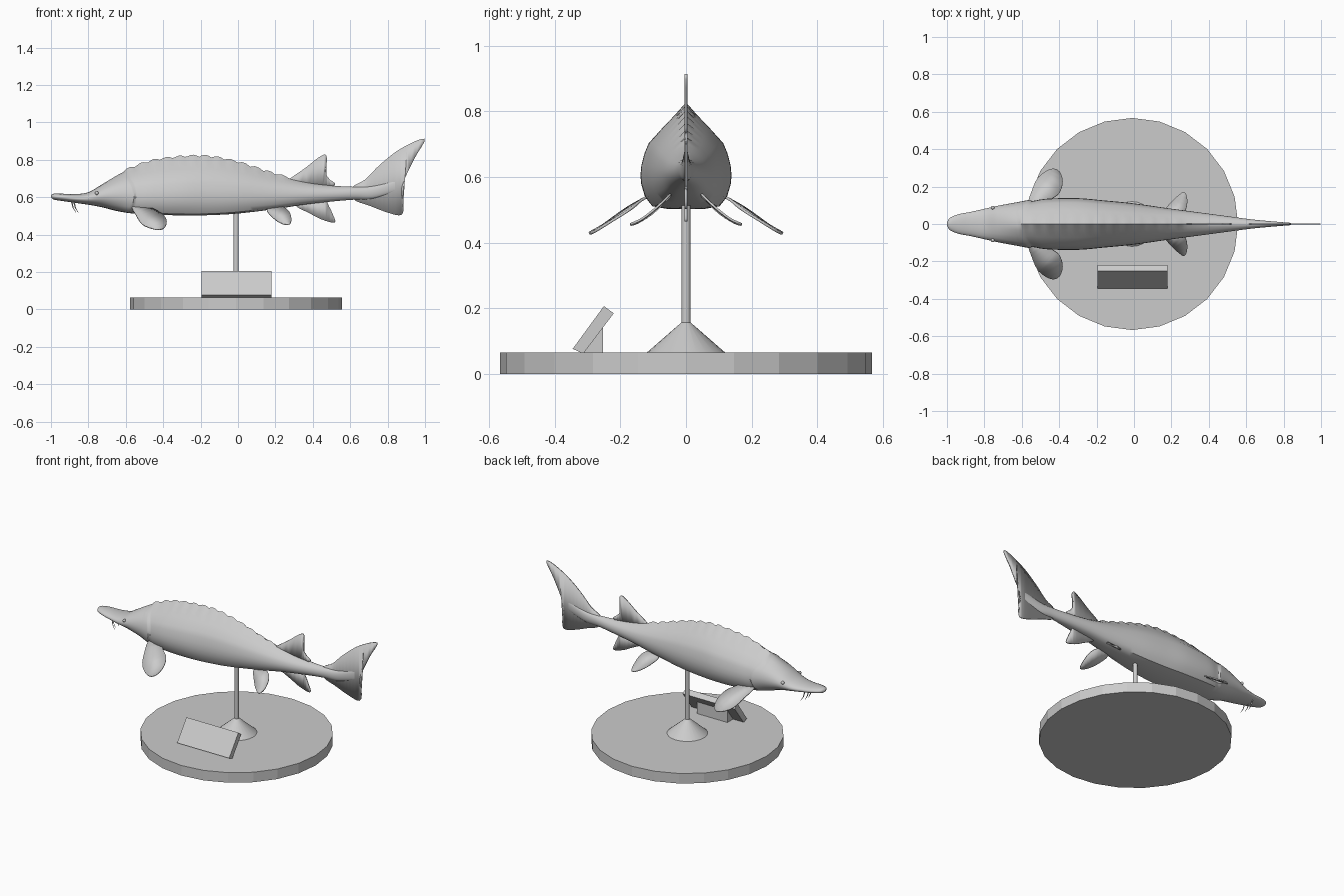
import bpy, bmesh, math
from mathutils import Vector

if "Cube" in bpy.data.objects:
    bpy.data.objects.remove(bpy.data.objects["Cube"])

grey = bpy.data.materials.new("plain grey")
grey.diffuse_color = (0.6, 0.6, 0.6, 1)
grey.use_nodes = True
grey.node_tree.nodes["Principled BSDF"].inputs["Base Color"].default_value = grey.diffuse_color


def finish(name, bm, angle=None):
    bmesh.ops.recalc_face_normals(bm, faces=bm.faces)
    me = bpy.data.meshes.new(name)
    bm.to_mesh(me)
    bm.free()
    me.materials.append(grey)
    ob = bpy.data.objects.new(name, me)
    bpy.context.collection.objects.link(ob)
    if angle:
        bpy.ops.object.select_all(action='DESELECT')
        ob.select_set(True)
        bpy.context.view_layer.objects.active = ob
        bpy.ops.object.shade_smooth_by_angle(angle=math.radians(angle))
    return ob


def spline(pts, n, closed=False):
    """Catmull-Rom curve through points of any dimension."""
    out, m = [], len(pts)
    get = (lambda i: pts[i % m]) if closed else (lambda i: pts[max(0, min(m - 1, i))])
    for i in range(m if closed else m - 1):
        for k in range(n):
            t = k / n
            out.append([0.5 * (2 * b + (c - a) * t + (2 * a - 5 * b + 4 * c - d) * t * t
                               + (3 * b - a - 3 * c + d) * t ** 3)
                        for a, b, c, d in zip(get(i - 1), get(i), get(i + 1), get(i + 2))])
    if not closed:
        out.append(list(pts[-1]))
    return out


def lathe(name, prof, sides, cx, angle=None):
    """Stack of rings (radius, z) around a vertical axis."""
    bm = bmesh.new()
    rings = [[bm.verts.new((cx + r * math.cos(2 * math.pi * i / sides),
                            r * math.sin(2 * math.pi * i / sides), z))
              for i in range(sides)] for r, z in prof]
    for a, b in zip(rings, rings[1:]):
        for i in range(sides):
            j = (i + 1) % sides
            bm.faces.new((a[i], a[j], b[j], b[i]))
    bm.faces.new(rings[0])
    bm.faces.new(rings[-1])
    return finish(name, bm, angle)


def prism(name, yz, x0, x1):
    """Side profile in y, z stretched along x."""
    bm = bmesh.new()
    a, b = [[bm.verts.new((x, y, z)) for y, z in yz] for x in (x0, x1)]
    bm.faces.new(a)
    bm.faces.new(b)
    for i in range(len(yz)):
        j = (i + 1) % len(yz)
        bm.faces.new((a[i], a[j], b[j], b[i]))
    return finish(name, bm)


def fin(name, pts, thick=0.008, side=1):
    """Thin blade with a smooth outline."""
    bm = bmesh.new()
    bm.faces.new([bm.verts.new((x, y * side, z)) for x, y, z in spline(pts, 4, True)])
    bmesh.ops.triangulate(bm, faces=bm.faces)
    ob = finish(name, bm, 40)
    mod = ob.modifiers.new("thickness", 'SOLIDIFY')
    mod.thickness = thick
    mod.offset = 0


# display stand
CX = -0.01
lathe("base_disc", [(0.567, 0), (0.567, 0.065)], 24, CX)
lathe("stand_foot", [(0.12, 0.065), (0.02, 0.152), (0.014, 0.157)], 24, CX, 30)
lathe("stand_pole", [(0.014, 0.15), (0.014, 0.54)], 16, CX, 40)

# tilted sign and its support
prism("sign_plate", [(-0.345, 0.077), (-0.313, 0.062), (-0.22, 0.185), (-0.25, 0.207)], -0.195, 0.178)
prism("sign_support", [(-0.315, 0.065), (-0.253, 0.065), (-0.253, 0.141)], -0.12, 0.10)

# body stations: x, top, bottom, half width, angular section amount
stations = [(-1.0, 0.61, 0.6, 0.006, 0), (-0.985, 0.619, 0.588, 0.032, 0),
            (-0.94, 0.619, 0.58, 0.052, 0), (-0.87, 0.617, 0.57, 0.066, 0),
            (-0.80, 0.627, 0.56, 0.082, 0), (-0.73, 0.667, 0.547, 0.098, 0.1),
            (-0.65, 0.715, 0.527, 0.112, 0.4), (-0.57, 0.755, 0.514, 0.124, 0.8),
            (-0.45, 0.795, 0.507, 0.136, 1), (-0.3, 0.814, 0.503, 0.138, 1),
            (-0.16, 0.816, 0.504, 0.126, 1), (0.0, 0.785, 0.513, 0.11, 0.9),
            (0.2, 0.722, 0.537, 0.082, 0.7), (0.35, 0.683, 0.56, 0.062, 0.5),
            (0.5, 0.663, 0.577, 0.042, 0.3), (0.62, 0.656, 0.587, 0.026, 0),
            (0.72, 0.66, 0.592, 0.016, 0), (0.84, 0.69, 0.63, 0.006, 0)]
# half section: width share, height share, from belly to ridge
section = [(0, 0), (0.4, 0.0), (0.74, 0.025), (0.9, 0.12), (0.98, 0.24), (1, 0.33), (0.98, 0.43),
           (0.91, 0.55), (0.82, 0.645), (0.52, 0.79), (0.25, 0.91), (0, 1)]


def body_ring(x, top, bot, w, k):
    half = []
    n = len(section) - 1
    for i, (sw, sh) in enumerate(section):
        a = math.pi * i / n
        u = sw * k + math.sin(a) * (1 - k)
        h = sh * k + (0.5 - 0.5 * math.cos(a)) * (1 - k)
        # gill cover overlaps the flank behind it
        near = math.exp(-((x + 0.585) / 0.07) ** 2)
        dx = near * 0.035 * (1 - ((h - 0.4) / 0.4) ** 2) if h < 0.85 else 0
        lift = 1 + 0.07 * near if x < -0.585 else 1
        z = bot + (top - bot) * h
        # row of bony plates on the ridge
        if i == n and -0.62 < x < 0.27:
            z += 0.013 * abs(math.sin(math.pi * (x + 0.62) / 0.0685)) - 0.003
        half.append((x + dx, u * w * lift, z))
    return half + [(p, -q, r) for p, q, r in half[-2:0:-1]]


bm = bmesh.new()
rings = [[bm.verts.new(p) for p in body_ring(*s)] for s in spline(stations, 9)]
for a, b in zip(rings, rings[1:]):
    for i in range(len(a)):
        j = (i + 1) % len(a)
        bm.faces.new((a[i], a[j], b[j], b[i]))
bm.faces.new(rings[0])
bm.faces.new(rings[-1])
finish("fish_body", bm, 40)

# fins on the centre line
def flat(pts):
    return [(x, 0, z) for x, z in pts]

fin("tail_fin", flat([(0.615, 0.655), (0.68, 0.695), (0.76, 0.775), (0.87, 0.86), (0.998, 0.913),
                      (0.945, 0.81), (0.89, 0.695), (0.873, 0.63), (0.885, 0.555), (0.872, 0.505),
                      (0.8, 0.518), (0.7, 0.556), (0.62, 0.588)]))
fin("dorsal_fin", flat([(0.27, 0.69), (0.36, 0.757), (0.43, 0.812), (0.468, 0.828), (0.475, 0.79),
                        (0.466, 0.738), (0.485, 0.7), (0.52, 0.668), (0.45, 0.645), (0.3, 0.66)]))
fin("anal_fin", flat([(0.31, 0.555), (0.385, 0.513), (0.45, 0.48), (0.518, 0.465), (0.505, 0.513),
                      (0.482, 0.56), (0.46, 0.595), (0.36, 0.585)]))

# paired parts
for side, label in ((1, "left"), (-1, "right")):
    fin("pectoral_fin_" + label,
        [(-0.565, 0.1, 0.55), (-0.545, 0.18, 0.505), (-0.51, 0.25, 0.455), (-0.445, 0.293, 0.43),
         (-0.4, 0.28, 0.433), (-0.381, 0.225, 0.467), (-0.4, 0.165, 0.505), (-0.44, 0.135, 0.53),
         (-0.5, 0.09, 0.555)], 0.008, side)
    fin("pelvic_fin_" + label,
        [(0.155, 0.055, 0.535), (0.19, 0.105, 0.488), (0.235, 0.15, 0.46), (0.27, 0.17, 0.456),
         (0.285, 0.13, 0.475), (0.275, 0.075, 0.52), (0.23, 0.045, 0.55)], 0.007, side)
    bm = bmesh.new()
    bmesh.ops.create_uvsphere(bm, u_segments=12, v_segments=8, radius=0.01)
    bmesh.ops.translate(bm, verts=bm.verts, vec=(-0.755, side * 0.087, 0.622))
    finish("eye_" + label, bm, 60)
    # whiskers under the snout
    for num, (y, x) in enumerate(((0.014, -0.89), (0.036, -0.878))):
        bm = bmesh.new()
        path = [Vector((x, y * side, 0.58)), Vector((x + 0.008, y * 1.1 * side, 0.545)),
                Vector((x + 0.024, y * 1.2 * side, 0.518))]
        loops = [[bm.verts.new(p + Vector((r * math.cos(t), r * math.sin(t), 0)))
                  for t in (0, 1.571, 3.142, 4.712)] for p, r in zip(path, (0.004, 0.003, 0.001))]
        for a, b in zip(loops, loops[1:]):
            for i in range(4):
                bm.faces.new((a[i], a[(i + 1) % 4], b[(i + 1) % 4], b[i]))
        bm.faces.new(loops[0])
        bm.faces.new(loops[-1])
        finish(f"whisker_{label}_{num + 1}", bm, 60)
